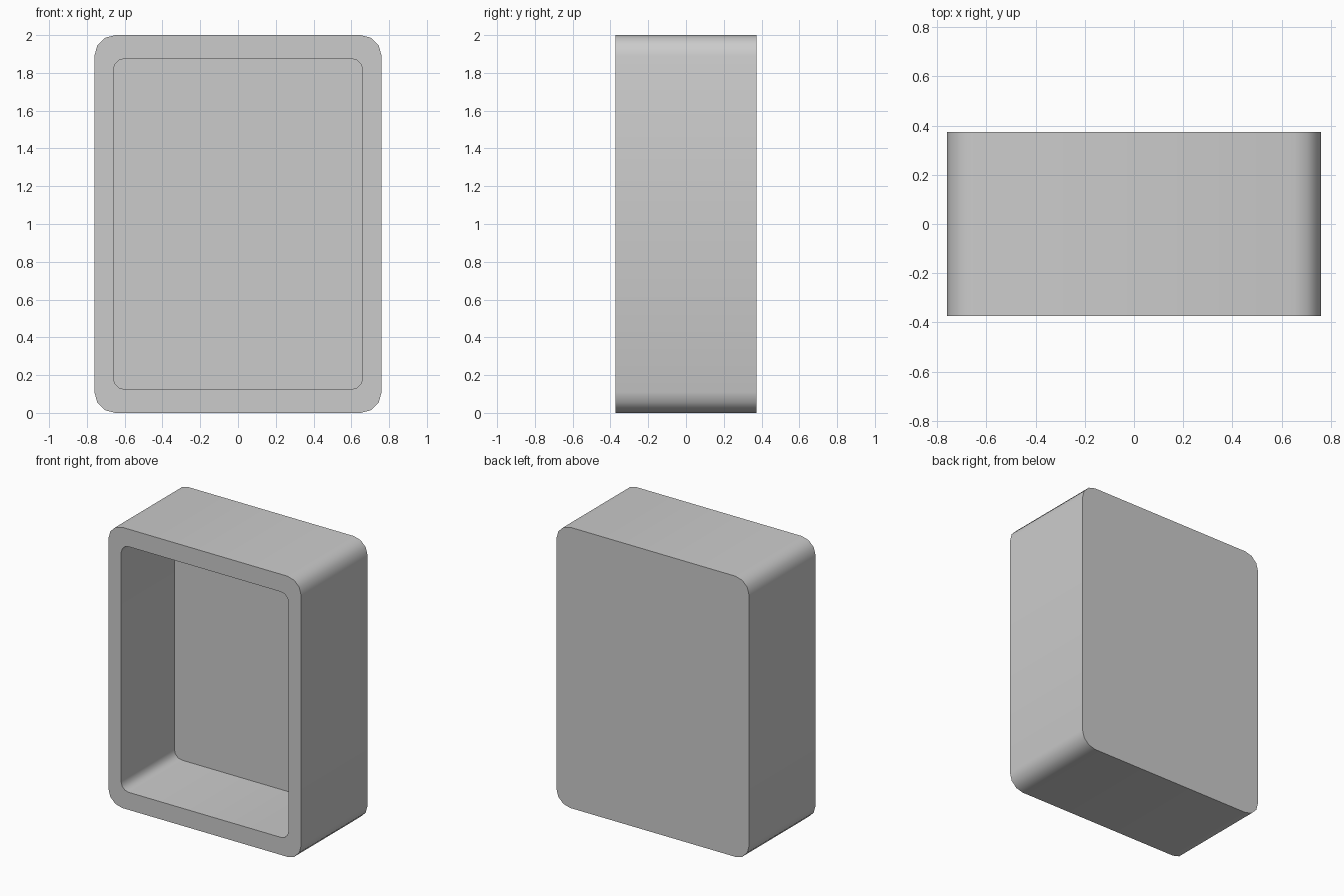
import bpy, bmesh
from math import pi, sin, cos

if "Cube" in bpy.data.objects:
    bpy.data.objects.remove(bpy.data.objects["Cube"])

W, H, D = 0.76, 1.0, 0.374          # half width, half height, half depth
IW, IH, CAVITY = 0.66, 0.875, 0.6   # opening half sizes and cavity depth
SEG = 3                             # segments per rounded corner


def ring(bm, w, h, r, y):
    """Rounded rectangle of vertices in the xz plane."""
    verts = []
    for q, (sx, sz) in enumerate([(1, 1), (-1, 1), (-1, -1), (1, -1)]):
        for i in range(SEG + 1):
            a = (q + i / SEG) * pi / 2
            verts.append(bm.verts.new((sx * (w - r) + r * cos(a), y,
                                       H + sz * (h - r) + r * sin(a))))
    return verts


bm = bmesh.new()
# Rings run from the back outline, round the front rim, into the cavity
rings = [ring(bm, W, H, 0.11, D), ring(bm, W, H, 0.11, -D),
         ring(bm, IW, IH, 0.06, -D), ring(bm, IW, IH, 0.06, -D + CAVITY)]
for a, b in zip(rings, rings[1:]):
    n = len(a)
    for i in range(n):
        j = (i + 1) % n
        bm.faces.new((a[i], a[j], b[j], b[i]))
# Back panel and cavity floor
bm.faces.new(rings[0])
bm.faces.new(rings[-1])
bmesh.ops.recalc_face_normals(bm, faces=bm.faces)

mesh = bpy.data.meshes.new("open_box")
bm.to_mesh(mesh)
bm.free()
box = bpy.data.objects.new("open_box", mesh)
bpy.context.collection.objects.link(box)
bpy.context.view_layer.objects.active = box
box.select_set(True)
bpy.ops.object.shade_smooth_by_angle(angle=pi / 4)
